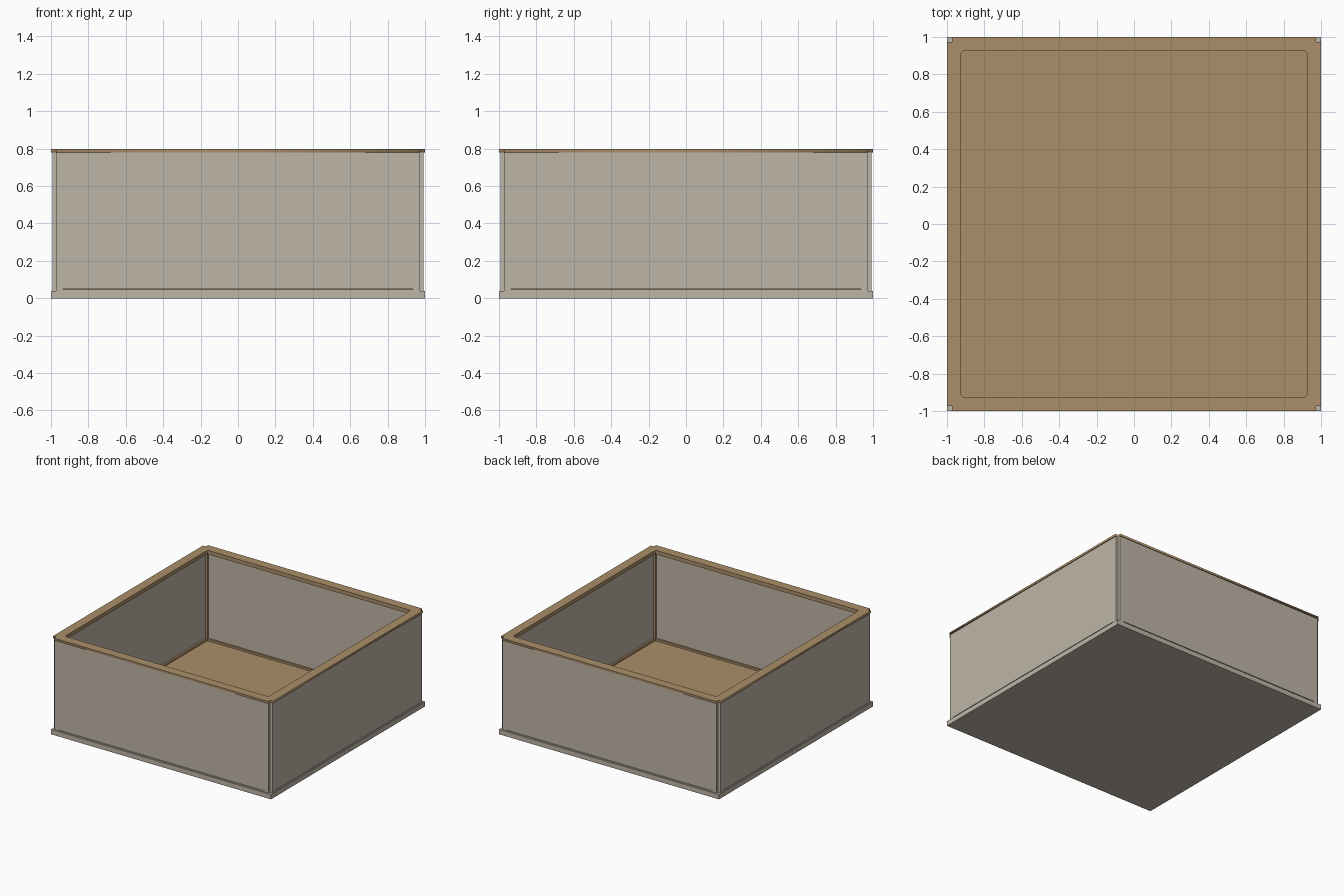
import bpy, math
from mathutils import Matrix

if "Cube" in bpy.data.objects:
    bpy.data.objects.remove(bpy.data.objects["Cube"])


def material(name, rgb):
    m = bpy.data.materials.new(name)
    m.diffuse_color = (*rgb, 1)
    m.use_nodes = True
    m.node_tree.nodes["Principled BSDF"].inputs["Base Color"].default_value = m.diffuse_color
    return m


GREY = material("warm_grey", (0.515, 0.465, 0.388))
BROWN = material("wood_brown", (0.41, 0.272, 0.141))


def box(name, lo, hi, mat, quarter=0):
    """Box between two corners, turned about z by quarter turns."""
    v = [(x, y, z) for x in (lo[0], hi[0]) for y in (lo[1], hi[1]) for z in (lo[2], hi[2])]
    f = [(0, 1, 3, 2), (4, 6, 7, 5), (0, 4, 5, 1), (2, 3, 7, 6), (0, 2, 6, 4), (1, 5, 7, 3)]
    me = bpy.data.meshes.new(name)
    me.from_pydata(v, [], f)
    me.transform(Matrix.Rotation(quarter * math.pi / 2, 4, 'Z'))
    me.materials.append(mat)
    ob = bpy.data.objects.new(name, me)
    bpy.context.collection.objects.link(ob)
    return ob


def ring(name, outer, inner, z0, z1, mat):
    """Flat frame: outer outline with an inner hole, extruded from z0 to z1."""
    cu = bpy.data.curves.new(name, 'CURVE')
    cu.dimensions = '2D'
    cu.fill_mode = 'BOTH'
    cu.extrude = (z1 - z0) / 2
    for pts in (outer, inner):
        sp = cu.splines.new('POLY')
        sp.points.add(len(pts) - 1)
        for p, (x, y) in zip(sp.points, pts):
            p.co = (x, y, 0, 1)
        sp.use_cyclic_u = True
    cu.materials.append(mat)
    ob = bpy.data.objects.new(name, cu)
    ob.location.z = (z0 + z1) / 2
    bpy.context.collection.objects.link(ob)
    bpy.ops.object.select_all(action='DESELECT')
    ob.select_set(True)
    bpy.context.view_layer.objects.active = ob
    bpy.ops.object.convert(target='MESH')


def notched(r, n):
    """Square outline with a small square cut from every corner."""
    pts = []
    for k in range(4):
        c, s = round(math.cos(k * math.pi / 2)), round(math.sin(k * math.pi / 2))
        for x, y in ((r, r - n), (r - n, r - n), (r - n, r)):
            pts.append((x * c - y * s, x * s + y * c))
    return pts


def rounded(r, rad, steps=4):
    """Square outline with rounded corners."""
    pts = []
    for k in range(4):
        for i in range(steps + 1):
            a = (k + i / steps) * math.pi / 2
            cx = (r - rad) * (1 if k in (0, 3) else -1)
            cy = (r - rad) * (1 if k in (0, 1) else -1)
            pts.append((cx + rad * math.cos(a), cy + rad * math.sin(a)))
    return pts


# Base plate and floor
box("base_plate", (-1, -1, 0), (1, 1, 0.04), GREY)
box("floor_panel", (-0.96, -0.96, 0.04), (0.96, 0.96, 0.05), BROWN)

# Walls, with a narrow slot above the base, and inner wooden trim
for q, side in enumerate(("front", "right", "back", "left")):
    box(side + "_wall", (-0.973, -0.993, 0.05), (0.973, -0.945, 0.781), GREY, q)
    box(side + "_wall_foot", (-0.973, -0.993, 0.04), (0.973, -0.96, 0.0455), GREY, q)
    for s, e in ((-0.973, -0.935), (0.935, 0.973)):
        box(side + "_slot_end", (s, -0.993, 0.0455), (e, -0.965, 0.05), GREY, q)
    box(side + "_lower_trim", (-0.945, -0.946, 0.05), (0.945, -0.93, 0.066), BROWN, q)
    box(side + "_upper_trim", (-0.945, -0.946, 0.762), (0.945, -0.93, 0.781), BROWN, q)
    box(side + "_corner_trim", (-0.946, -0.946, 0.05), (-0.93, -0.93, 0.781), BROWN, q)

# Top rim with notched outer and rounded inner corners
ring("top_rim", notched(1.0, 0.027), rounded(0.925, 0.018), 0.78, 0.797, BROWN)
